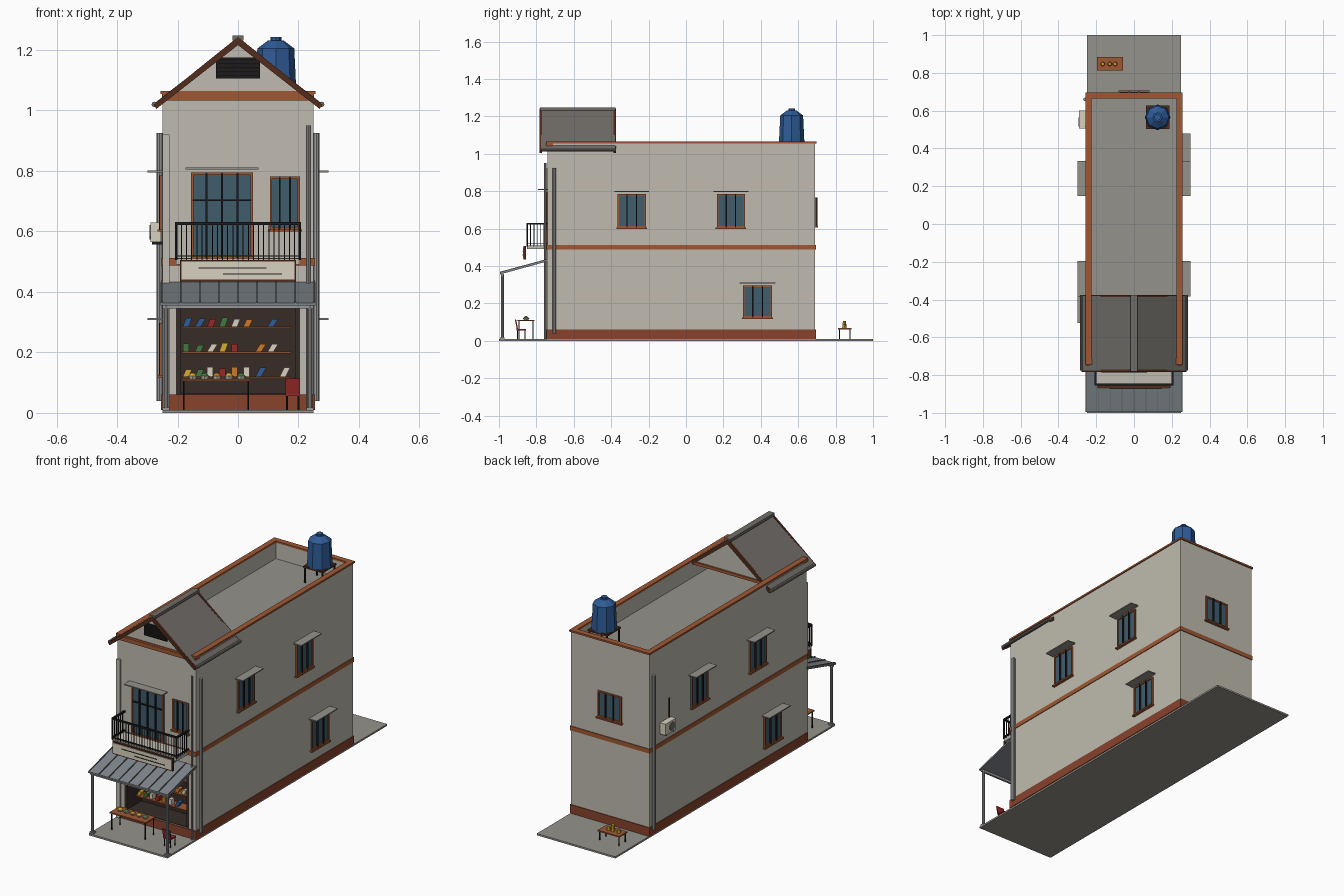
import bpy, bmesh, math, random
from mathutils import Vector

if "Cube" in bpy.data.objects:
    bpy.data.objects.remove(bpy.data.objects["Cube"])
random.seed(4)


def mat(name, r, g, b):
    m = bpy.data.materials.new(name)
    m.diffuse_color = tuple((c / 255) ** 2.2 for c in (r, g, b)) + (1,)
    m.use_nodes = True
    m.node_tree.nodes["Principled BSDF"].inputs["Base Color"].default_value = m.diffuse_color
    return m


WALL = mat("plaster", 190, 186, 174)
DECK = mat("concrete", 148, 145, 138)
BROWN = mat("brown_trim", 158, 88, 54)
PLINTH = mat("plinth_red", 135, 68, 48)
DARKWOOD = mat("dark_wood", 84, 48, 34)
ROOF = mat("roof_sheet", 112, 109, 104)
METAL = mat("awning_metal", 125, 132, 138)
PIPE = mat("pipe_grey", 150, 151, 150)
GLASS = mat("glass", 66, 92, 108)
BLACK = mat("iron", 34, 34, 36)
INSIDE = mat("shop_interior", 58, 48, 44)
BLUE = mat("tank_blue", 50, 92, 150)
CREAM = mat("cream", 215, 208, 190)
RED = mat("red", 150, 45, 42)
GOODS = [RED, CREAM, BLUE, mat("yellow", 215, 170, 50),
         mat("green", 70, 120, 65), mat("orange", 205, 120, 45)]


def finish(name, bm, m):
    bmesh.ops.recalc_face_normals(bm, faces=bm.faces)
    me = bpy.data.meshes.new(name)
    bm.to_mesh(me)
    bm.free()
    ob = bpy.data.objects.new(name, me)
    bpy.context.collection.objects.link(ob)
    if m:
        me.materials.append(m)
    return ob


def box(name, x0, x1, y0, y1, z0, z1, m=None):
    bm = bmesh.new()
    bmesh.ops.create_cube(bm, size=1)
    for v in bm.verts:
        v.co = ((x0 + x1) / 2 + v.co.x * (x1 - x0), (y0 + y1) / 2 + v.co.y * (y1 - y0),
                (z0 + z1) / 2 + v.co.z * (z1 - z0))
    return finish(name, bm, m)


def rod(name, a, b, r, m, n=8, r2=None):
    a, b = Vector(a), Vector(b)
    bm = bmesh.new()
    bmesh.ops.create_cone(bm, cap_ends=True, segments=n, radius1=r,
                          radius2=r if r2 is None else r2, depth=(b - a).length)
    bm.transform((b - a).to_track_quat('Z', 'Y').to_matrix().to_4x4())
    bmesh.ops.translate(bm, vec=(a + b) / 2, verts=bm.verts)
    return finish(name, bm, m)


def prism(name, pts, lo, hi, m, axis='y'):
    """Extrude an (x,z) profile along y, or a (y,z) profile along x."""
    bm = bmesh.new()
    place = (lambda u, z, t: (u, t, z)) if axis == 'y' else (lambda u, z, t: (t, u, z))
    f = bm.faces.new([bm.verts.new(place(u, z, lo)) for u, z in pts])
    ext = bmesh.ops.extrude_face_region(bm, geom=[f])
    vec = (0, hi - lo, 0) if axis == 'y' else (hi - lo, 0, 0)
    bmesh.ops.translate(bm, vec=vec, verts=[v for v in ext['geom'] if isinstance(v, bmesh.types.BMVert)])
    return finish(name, bm, m)


def wall_box(name, face, u0, u1, d0, d1, z0, z1, m):
    """Box placed on a wall: u along it, d outward from it."""
    if face in ('front', 'back'):
        s, y = (-1, -0.74) if face == 'front' else (1, 0.69)
        a, b = sorted((y + s * d0, y + s * d1))
        return box(name, u0, u1, a, b, z0, z1, m)
    s = 1 if face == 'right' else -1
    a, b = sorted((s * (0.25 + d0), s * (0.25 + d1)))
    return box(name, a, b, u0, u1, z0, z1, m)


def window(face, u0, u1, z0, z1, hood=0.05, bars=2, sill=True):
    n, t = face + "_window", 0.008
    wall_box(n + "_glass", face, u0, u1, -0.005, 0.003, z0, z1, GLASS)
    for a, b in ((u0, u0 + t), (u1 - t, u1)):
        wall_box(n + "_jamb", face, a, b, -0.005, 0.009, z0, z1, BROWN)
    for a, b in ((z0, z0 + t), (z1 - t, z1)):
        wall_box(n + "_rail", face, u0, u1, -0.005, 0.009, a, b, BROWN)
    if sill:
        wall_box(n + "_sill", face, u0 - 0.006, u1 + 0.006, 0, 0.016, z0 - 0.008, z0, BROWN)
    for i in range(bars):
        u = u0 + (u1 - u0) * (i + 1) / (bars + 1)
        wall_box(n + "_bar", face, u - 0.003, u + 0.003, 0, 0.012, z0, z1, BLACK)
    if hood:
        wall_box(n + "_hood", face, u0 - 0.018, u1 + 0.018, -0.005, hood, z1 + 0.01, z1 + 0.016, DECK)


# Ground slab and hollowed building shell
box("ground_slab", -0.25, 0.25, -1, 1, 0, 0.01, DECK)
shell = box("building_shell", -0.25, 0.25, -0.74, 0.69, 0.005, 1.055, WALL)
for nm, dims in (("shop_cutter", (-0.205, 0.205, -0.8, -0.6, 0.061, 0.40)),
                 ("roof_cutter", (-0.225, 0.225, -0.71, 0.665, 0.96, 1.2))):
    c = box(nm, *dims)
    c.hide_render = c.hide_viewport = True
    md = shell.modifiers.new(nm, 'BOOLEAN')
    md.object, md.operation, md.solver = c, 'DIFFERENCE', 'EXACT'
box("roof_deck", -0.225, 0.225, -0.71, 0.665, 0.958, 0.963, DECK)
box("plinth", -0.254, 0.254, -0.745, 0.694, 0.01, 0.06, PLINTH)
box("floor_band", -0.254, 0.254, -0.746, 0.694, 0.487, 0.512, BROWN)
box("front_cornice", -0.252, 0.252, -0.748, -0.71, 1.033, 1.055, BROWN)
for s in (-1, 1):
    box("side_coping", *sorted((s * 0.224, s * 0.256)), -0.745, 0.697, 1.055, 1.065, BROWN)
for y in (-0.73, 0.68):
    box("end_coping", -0.224, 0.224, y - 0.016, y + 0.017, 1.055, 1.065, BROWN)

# Shop interior: lining, shelves, goods
box("shop_back", -0.205, 0.205, -0.606, -0.6, 0.06, 0.4, INSIDE)
box("shop_floor", -0.205, 0.205, -0.735, -0.6, 0.06, 0.064, INSIDE)
box("shop_ceiling", -0.205, 0.205, -0.735, -0.6, 0.395, 0.4, INSIDE)
for s in (-1, 1):
    box("shop_side", *sorted((s * 0.19, s * 0.205)), -0.738, -0.6, 0.06, 0.4, INSIDE)
for z in (0.115, 0.197, 0.28):
    box("shelf", -0.185, 0.175, -0.67, -0.606, z, z + 0.006, BROWN)
    for i in range(9):
        if random.random() < 0.12:
            continue
        x, h = -0.17 + i * 0.04, random.uniform(0.028, 0.038)
        lean = random.choice((0, 0.01, 0.015))
        prism("goods", [(x - 0.012, z + 0.006), (x + 0.008, z + 0.006), (x + 0.008 + lean, z + h),
                        (x - 0.012 + lean, z + h)], -0.66, -0.63, random.choice(GOODS))

# Windows, balcony door, vent
for f in ('right', 'left'):
    window(f, -0.365, -0.215, 0.607, 0.785)
    window(f, 0.165, 0.315, 0.607, 0.785)
window('right', 0.305, 0.46, 0.125, 0.297)
window('left', -0.505, -0.35, 0.125, 0.297)
window('back', -0.075, 0.075, 0.615, 0.765, hood=0)
window('front', -0.155, 0.05, 0.512, 0.795, bars=3, sill=False)
wall_box("door_transom", 'front', -0.15, 0.045, 0, 0.012, 0.70, 0.705, BLACK)
window('front', 0.105, 0.205, 0.607, 0.782, hood=0)

# Front gable roof
gable = [(-0.25, 1.035), (0.25, 1.035), (0, 1.225)]
prism("front_gable", gable, -0.742, -0.72, WALL)
prism("rear_gable", gable, -0.405, -0.39, WALL)
box("rear_tie_beam", -0.25, 0.25, -0.392, -0.38, 1.04, 1.056, BROWN)
box("gable_vent", -0.072, 0.072, -0.752, -0.74, 1.105, 1.175, BLACK)
for i in range(5):
    box("vent_slat", -0.068, 0.068, -0.758, -0.75, 1.111 + i * 0.013, 1.116 + i * 0.013, INSIDE)
for s in (-1, 1):
    prism("roof_panel", [(0, 1.225), (s * 0.27, 1.015), (s * 0.275, 1.025), (0, 1.238)], -0.775, -0.38, ROOF)
    for y in (-0.783, -0.387):
        prism("rake_board", [(0, 1.216), (s * 0.27, 1.005), (s * 0.279, 1.019), (0, 1.243)], y, y + 0.012, DARKWOOD)
    rod("gutter", (s * 0.277, -0.775, 1.02), (s * 0.277, -0.375, 1.02), 0.009, ROOF)
box("ridge_cap", -0.018, 0.018, -0.78, -0.376, 1.232, 1.248, ROOF)

# Water tank on its stand
tx, ty = 0.125, 0.565
box("tank_platform", tx - 0.062, tx + 0.062, ty - 0.062, ty + 0.062, 1.05, 1.06, DARKWOOD)
for sx in (-1, 1):
    for sy in (-1, 1):
        x, y = tx + sx * 0.055, ty + sy * 0.055
        rod("tank_leg", (x, y, 0.96), (x, y, 1.05), 0.005, BLACK, 6)
rod("tank_body", (tx, ty, 1.06), (tx, ty, 1.205), 0.068, BLUE, 8, 0.061)
rod("tank_top", (tx, ty, 1.205), (tx, ty, 1.232), 0.061, BLUE, 8, 0.025)
rod("tank_cap", (tx, ty, 1.23), (tx, ty, 1.242), 0.018, BLUE, 8)

# Balcony and railing
box("balcony_slab", -0.205, 0.205, -0.85, -0.74, 0.49, 0.51, WALL)
for z, t in ((0.517, 0.004), (0.622, 0.009)):
    box("front_rail", -0.209, 0.209, -0.854, -0.844, z, z + t, BLACK)
    for s in (-1, 1):
        box("side_rail", *sorted((s * 0.199, s * 0.209)), -0.854, -0.74, z, z + t, BLACK)
for i in range(25):
    x = -0.204 + i * 0.017
    rod("baluster", (x, -0.849, 0.505), (x, -0.849, 0.625), 0.005 if i in (0, 24) else 0.002, BLACK, 6)
for s in (-1, 1):
    for i in range(1, 6):
        y = -0.849 + i * 0.018
        rod("side_baluster", (s * 0.204, y, 0.505), (s * 0.204, y, 0.625), 0.002, BLACK, 6)

# Blank sign board with plain stripes
box("sign_frame", -0.192, 0.192, -0.868, -0.856, 0.435, 0.506, DARKWOOD)
box("sign_panel", -0.186, 0.186, -0.871, -0.866, 0.441, 0.5, CREAM)
for x0, x1, z in ((-0.13, 0.095, 0.477), (-0.05, 0.145, 0.457)):
    box("sign_stripe", x0, x1, -0.873, -0.87, z, z + 0.004, BLACK)

# Sloped awning with seams and posts
prism("awning", [(-0.995, 0.355), (-0.74, 0.425), (-0.74, 0.433), (-0.995, 0.364)], -0.257, 0.257, METAL, 'x')
for i in range(9):
    x = -0.252 + i * 0.063
    prism("awning_seam", [(-0.995, 0.362), (-0.74, 0.431), (-0.74, 0.438), (-0.995, 0.369)], x - 0.002, x + 0.002, ROOF, 'x')
box("awning_beam", -0.25, 0.25, -0.988, -0.976, 0.345, 0.358, PIPE)
for s in (-1, 1):
    rod("awning_post", (s * 0.238, -0.982, 0.01), (s * 0.238, -0.982, 0.355), 0.008, PIPE)
    box("post_foot", s * 0.238 - 0.012, s * 0.238 + 0.012, -0.994, -0.97, 0.01, 0.018, PIPE)

# Downpipes, cable duct and air conditioner
rod("right_downpipe", (0.259, -0.705, 0.04), (0.259, -0.705, 0.925), 0.01, PIPE)
rod("left_downpipe", (-0.259, 0.66, 0.04), (-0.259, 0.66, 0.925), 0.01, PIPE)
rod("front_pipe", (0.233, -0.752, 0.01), (0.233, -0.752, 0.95), 0.006, PIPE)
box("front_duct", -0.249, -0.226, -0.752, -0.74, 0.01, 0.92, WALL)
box("air_conditioner", -0.29, -0.255, 0.505, 0.6, 0.565, 0.63, CREAM)
rod("ac_fan", (-0.289, 0.54, 0.597), (-0.293, 0.54, 0.597), 0.024, ROOF, 12)
for y in (0.52, 0.585):
    box("ac_bracket", -0.285, -0.25, y - 0.003, y + 0.003, 0.557, 0.566, BLACK)
rod("ac_line", (-0.255, 0.515, 0.63), (-0.255, 0.515, 0.74), 0.004, DARKWOOD, 6)


# Display table, back table and chair
def table(name, x0, x1, y0, y1, z):
    box(name + "_top", x0, x1, y0, y1, z - 0.007, z, BROWN)
    for x in (x0 + 0.008, x1 - 0.008):
        for y in (y0 + 0.008, y1 - 0.008):
            rod(name + "_leg", (x, y, 0.01), (x, y, z - 0.007), 0.003, BLACK, 6)


table("display_table", -0.187, 0.042, -0.9, -0.81, 0.112)
for i in range(5):
    x = -0.15 + i * 0.04
    rod("bowl", (x, -0.855, 0.112), (x, -0.855, 0.122), 0.012, CREAM, 8, 0.018)
    rod("fruit", (x, -0.855, 0.122), (x, -0.855, 0.132), 0.014, GOODS[3 + i % 3], 8, 0.005)
table("back_table", -0.195, -0.057, 0.812, 0.885, 0.068)
for x, h in ((-0.165, 0.02), (-0.128, 0.038), (-0.1, 0.02)):
    rod("jar", (x, 0.847, 0.068), (x, 0.847, 0.068 + h), 0.012, GOODS[3], 8, 0.008)
box("chair_seat", 0.157, 0.205, -0.905, -0.855, 0.056, 0.063, RED)
prism("chair_back", [(-0.905, 0.063), (-0.898, 0.063), (-0.908, 0.114), (-0.915, 0.114)], 0.157, 0.205, RED, 'x')
for x in (0.162, 0.2):
    for y in (-0.9, -0.86):
        rod("chair_leg", (x, y, 0.01), (x, y, 0.057), 0.003, BLACK, 6)
